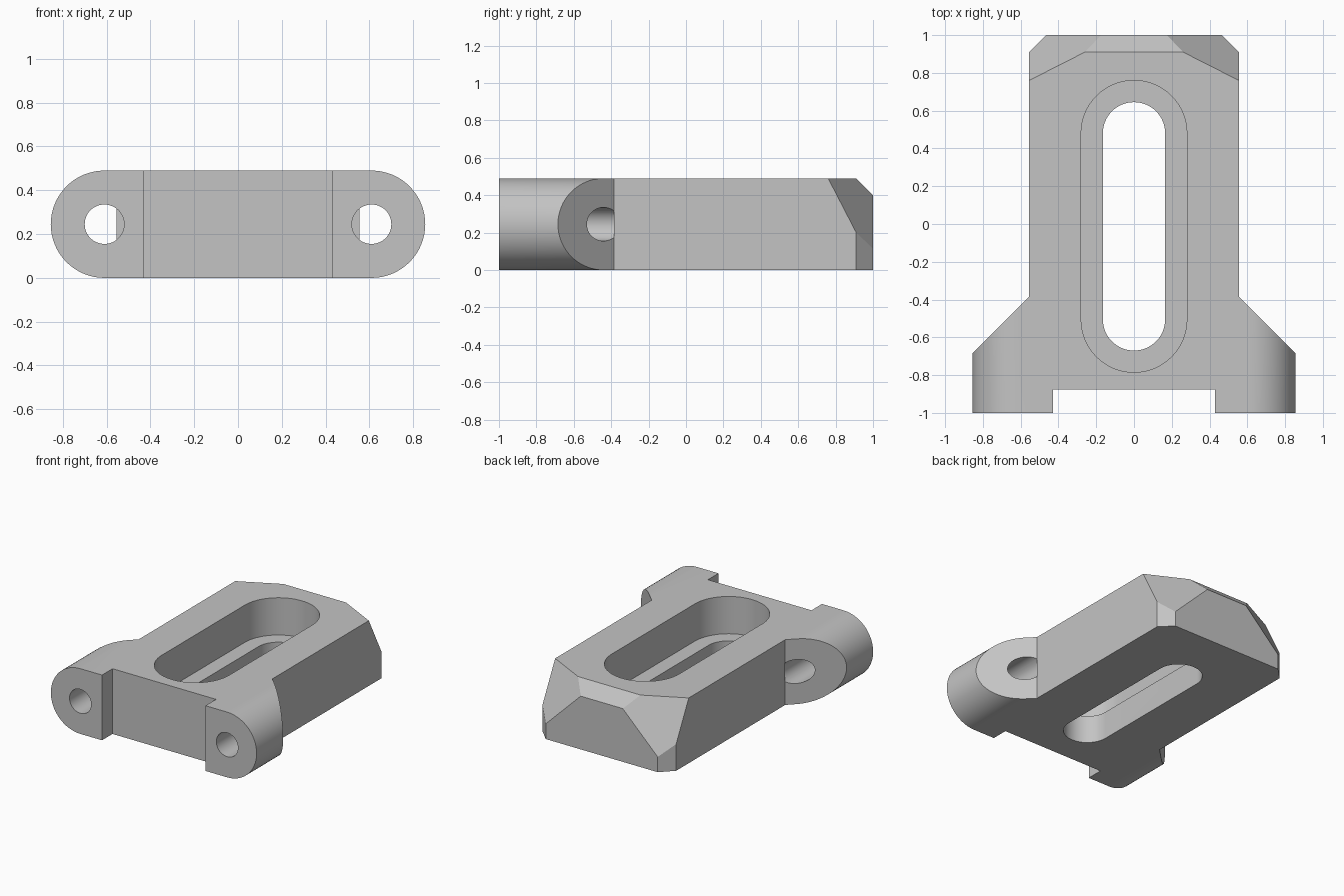
import bpy, bmesh, math
from mathutils import Vector

cube = bpy.data.objects.get("Cube")
if cube:
    bpy.data.objects.remove(cube, do_unlink=True)

H = 0.49            # block height
R = H / 2           # side lug radius
LUG_X = 0.61        # lug centre
BODY_X = 0.555      # half width of the body
SHOULDER_Y = -0.385

grey = bpy.data.materials.new("plain grey")
grey.use_nodes = True
colour = (0.55, 0.55, 0.55, 1)
grey.diffuse_color = colour
grey.node_tree.nodes["Principled BSDF"].inputs["Base Color"].default_value = colour


def prism(name, points, depth):
    """Extrude a closed loop of 3D points along the depth vector."""
    bm = bmesh.new()
    face = bm.faces.new([bm.verts.new(p) for p in points])
    ext = bmesh.ops.extrude_face_region(bm, geom=[face])
    verts = [g for g in ext["geom"] if isinstance(g, bmesh.types.BMVert)]
    bmesh.ops.translate(bm, verts=verts, vec=depth)
    bmesh.ops.recalc_face_normals(bm, faces=bm.faces)
    mesh = bpy.data.meshes.new(name)
    bm.to_mesh(mesh)
    bm.free()
    mesh.materials.append(grey)
    obj = bpy.data.objects.new(name, mesh)
    bpy.context.collection.objects.link(obj)
    return obj


def stadium(u0, u1, v, radius, steps=32):
    """Rounded slot outline running from u0 to u1, as (u, v) pairs."""
    pts = []
    for centre, start in ((u1, -math.pi / 2), (u0, math.pi / 2)):
        for i in range(steps + 1):
            a = start + math.pi * i / steps
            pts.append((centre + radius * math.cos(a), v + radius * math.sin(a)))
    return pts


def boolean(obj, cutter, operation):
    cutter.hide_render = True
    mod = obj.modifiers.new(operation, 'BOOLEAN')
    mod.operation, mod.solver, mod.object = operation, 'EXACT', cutter
    bpy.context.view_layer.objects.active = obj
    bpy.ops.object.modifier_apply(modifier=mod.name)
    bpy.data.objects.remove(cutter, do_unlink=True)


# Plan outline: notched front, angled shoulders, clipped back corners
half = [(0.43, -0.875), (0.43, -1), (0.855, -1), (0.855, -0.685),
        (BODY_X, SHOULDER_Y), (BODY_X, 0.91), (0.465, 1)]
outline = half + [(-x, y) for x, y in reversed(half)]
block = prism("slotted_block", [(x, y, -0.1) for x, y in outline], (0, 0, H + 0.2))

# Sloped facets on the back edge and its two corners
bm = bmesh.new()
bm.from_mesh(block.data)
planes = [((0, 0.91, H), (0, 1, 1))]
for s in (1, -1):
    a, b, c = (Vector((s * x, y, z)) for x, y, z in
               ((BODY_X, 0.76, H), (0.26, 0.91, H), (BODY_X, 0.91, 0.2)))
    normal = (b - a).cross(c - a)
    planes.append((a, normal if normal.z > 0 else -normal))
for point, normal in planes:
    cut = bmesh.ops.bisect_plane(bm, geom=bm.verts[:] + bm.edges[:] + bm.faces[:],
                                 plane_co=point, plane_no=normal, clear_outer=True)
    edges = [g for g in cut["geom_cut"] if isinstance(g, bmesh.types.BMEdge)]
    bmesh.ops.edgeloop_fill(bm, edges=edges)
bmesh.ops.recalc_face_normals(bm, faces=bm.faces)
bm.to_mesh(block.data)
bm.free()

# Round the lug sides by keeping only what lies in a long rounded bar
bar = prism("rounding_bar", [(x, -1.2, z) for x, z in stadium(-LUG_X, LUG_X, R, R)],
            (0, 2.4, 0))
boolean(block, bar, 'INTERSECT')

# Wide recess from above, then the narrow slot through its floor
for name, radius, bottom in (("recess", 0.28, 0.21), ("through_slot", 0.165, -0.2)):
    pts = [(x, y, bottom) for y, x in stadium(-0.505, 0.48, 0, radius)]
    boolean(block, prism(name, pts, (0, 0, 1)), 'DIFFERENCE')

# Bolt holes through the lugs, ending level with the shoulders
for s in (1, -1):
    pts = []
    for i in range(48):
        a = 2 * math.pi * i / 48
        pts.append((s * LUG_X + 0.09 * math.cos(a), -1.2, R + 0.09 * math.sin(a)))
    boolean(block, prism("bolt_hole", pts, (0, SHOULDER_Y + 1.2, 0)), 'DIFFERENCE')

# Smooth the curved walls while keeping the facets crisp
bpy.ops.object.select_all(action='DESELECT')
block.select_set(True)
bpy.context.view_layer.objects.active = block
bpy.ops.object.shade_smooth_by_angle(angle=math.radians(15))
